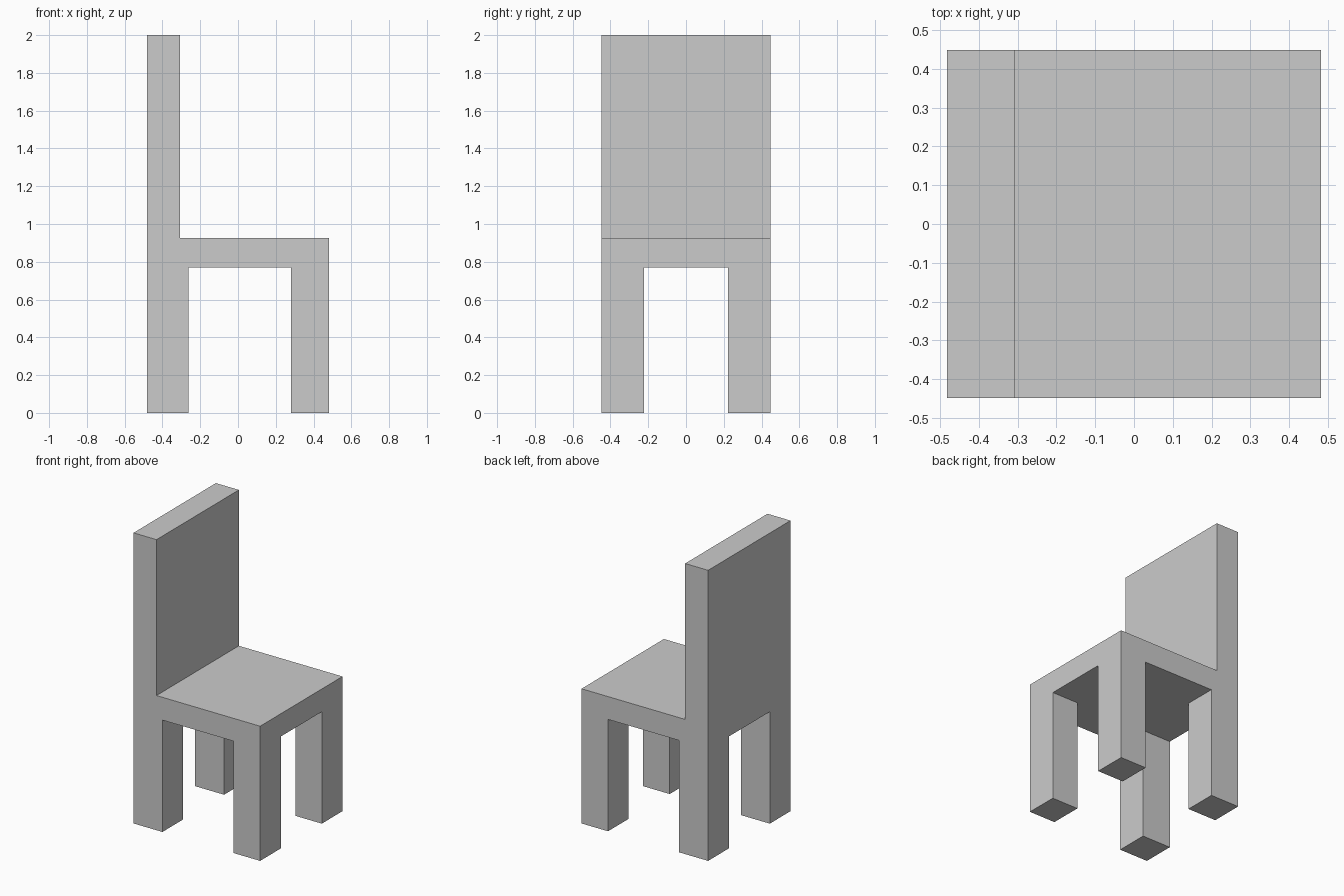
import bpy, bmesh
from mathutils import Matrix, Vector

if "Cube" in bpy.data.objects:
    bpy.data.objects.remove(bpy.data.objects["Cube"])

X, Y = 0.482, 0.448              # half depth and half width
SEAT_LOW, SEAT_TOP, TOP = 0.77, 0.927, 2.0
BACK_X = -0.307                  # front surface of the backrest
LEG_X0, LEG_X1, LEG_Y = -0.262, 0.28, 0.223  # inner leg sides

bm = bmesh.new()


def cut(co, normal):
    bmesh.ops.bisect_plane(bm, geom=bm.verts[:] + bm.edges[:] + bm.faces[:],
                           plane_co=co, plane_no=normal)


def pull(test, normal_z, z):
    """Extrude the seat faces that pass the test to height z."""
    bm.normal_update()
    faces = [f for f in bm.faces if f.normal.z * normal_z > 0.9
             and test(f.calc_center_median())]
    out = bmesh.ops.extrude_face_region(bm, geom=faces)["geom"]
    for v in out:
        if isinstance(v, bmesh.types.BMVert):
            v.co.z = z


# Seat slab, divided along the leg and backrest lines
bmesh.ops.create_cube(bm, size=1, matrix=(
    Matrix.Translation((0, 0, (SEAT_LOW + SEAT_TOP) / 2))
    @ Matrix.Diagonal((2 * X, 2 * Y, SEAT_TOP - SEAT_LOW, 1))))
for x in (BACK_X, LEG_X0, LEG_X1):
    cut(Vector((x, 0, 0)), Vector((1, 0, 0)))
for y in (-LEG_Y, LEG_Y):
    cut(Vector((0, y, 0)), Vector((0, 1, 0)))

# Backrest rises from the rear strip, legs drop from the corners
pull(lambda c: c.x < BACK_X, 1, TOP)
pull(lambda c: abs(c.y) > LEG_Y and not LEG_X0 < c.x < LEG_X1, -1, 0)

# Clean flat surfaces
bmesh.ops.dissolve_limit(bm, angle_limit=0.01, verts=bm.verts[:], edges=bm.edges[:])
bmesh.ops.recalc_face_normals(bm, faces=bm.faces[:])
mesh = bpy.data.meshes.new("chair")
bm.to_mesh(mesh)
bm.free()
bpy.context.collection.objects.link(bpy.data.objects.new("chair", mesh))
